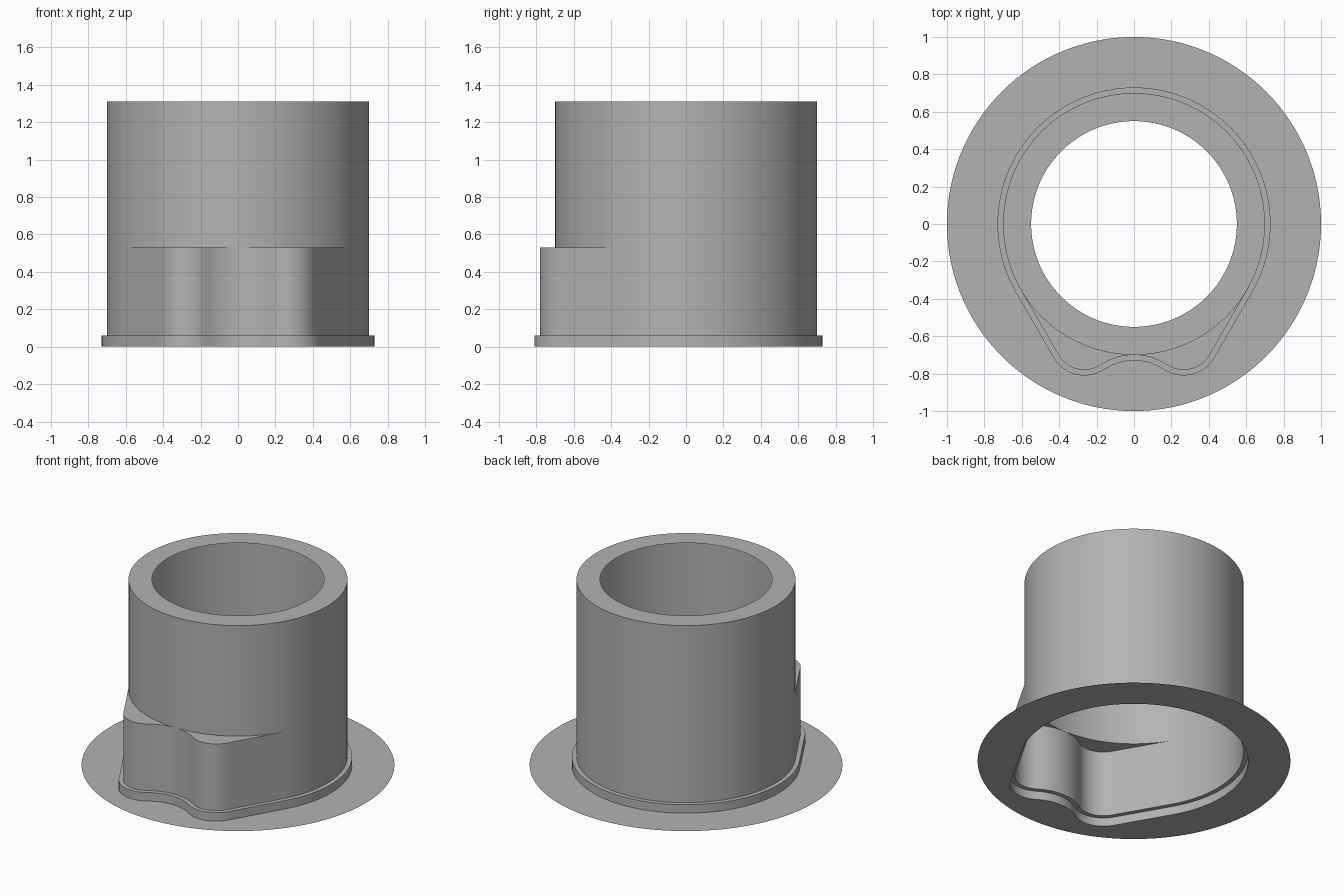
import bpy
import bmesh
from math import sin, cos, radians, atan2, hypot
from mathutils import Vector

cube = bpy.data.objects.get("Cube")
if cube:
    bpy.data.objects.remove(cube, do_unlink=True)

grey = bpy.data.materials.new("plain grey")
grey.use_nodes = True
colour = (0.45, 0.45, 0.45, 1)
grey.diffuse_color = colour
grey.node_tree.nodes["Principled BSDF"].inputs["Base Color"].default_value = colour

# Main sizes
TUBE_R, BORE_R, DISC_R = 0.70, 0.55, 1.0
COLLAR_Z, LEDGE_Z, TOP_Z = 0.06, 0.53, 1.31
LOBE_X, LOBE_Y, LOBE_R = 0.265, -0.619, 0.161
DIP_R = 0.318


def arc(cx, cy, r, start, end, n):
    """Points on an arc, angles in degrees."""
    angles = [radians(start + (end - start) * i / n) for i in range(n + 1)]
    return [Vector((cx + r * cos(a), cy + r * sin(a))) for a in angles]


def outline(offset):
    """Round body with two front lobes, grown outwards by an offset."""
    dip_y = -TUBE_R - DIP_R
    meet = math_deg = atan2(LOBE_Y - dip_y, LOBE_X) * 180 / 3.14159265
    # Right half of the round body, from the back to the tangent point
    body = arc(0, 0, TUBE_R + offset, 90, -30, 40)
    lobe = arc(LOBE_X, LOBE_Y, LOBE_R + offset, -30, meet - 180, 14)
    side = [body[-1].lerp(lobe[0], i / 10) for i in range(1, 10)]
    dip = arc(0, dip_y, DIP_R - offset, meet, 90, 8)
    half = body + side + lobe + dip[1:]
    mirrored = [Vector((-p.x, p.y)) for p in reversed(half[1:-1])]
    return half + mirrored


def circle(r):
    """Circle whose points line up radially with the lobed outline."""
    return [p * (r / hypot(p.x, p.y)) for p in outline(0)]


def loft(name, *rings):
    """Skin a list of (points, height) rings."""
    bm = bmesh.new()
    loops = [[bm.verts.new((p.x, p.y, z)) for p in pts] for pts, z in rings]
    n = len(loops[0])
    for low, high in zip(loops, loops[1:]):
        for i in range(n):
            j = (i + 1) % n
            bm.faces.new((low[j], low[i], high[i], high[j]))
    # Collapse slivers where neighbouring rings coincide
    bmesh.ops.remove_doubles(bm, verts=bm.verts, dist=0.0005)
    mesh = bpy.data.meshes.new(name)
    bm.to_mesh(mesh)
    bm.free()
    mesh.materials.append(grey)
    obj = bpy.data.objects.new(name, mesh)
    bpy.context.collection.objects.link(obj)
    bpy.ops.object.select_all(action="DESELECT")
    obj.select_set(True)
    bpy.context.view_layer.objects.active = obj
    bpy.ops.object.shade_smooth_by_angle(angle=radians(30))


body, grown, tube = outline(0), outline(0.03), circle(TUBE_R)

# Thin ground flange, open in the middle
loft("flange_disc", (circle(DISC_R), 0), (grown, 0))
# Low collar with its narrow step
loft("collar", (grown, 0), (grown, COLLAR_Z), (body, COLLAR_Z))
# Lobed lower wall
loft("lobed_wall", (body, COLLAR_Z), (body, LEDGE_Z))
# Crescent ledges on top of the lobes
loft("lobe_ledge", (body, LEDGE_Z), (tube, LEDGE_Z))
# Upper tube and its flat open rim
loft("upper_tube", (tube, LEDGE_Z), (tube, TOP_Z))
loft("top_rim", (tube, TOP_Z), (circle(BORE_R), TOP_Z))
